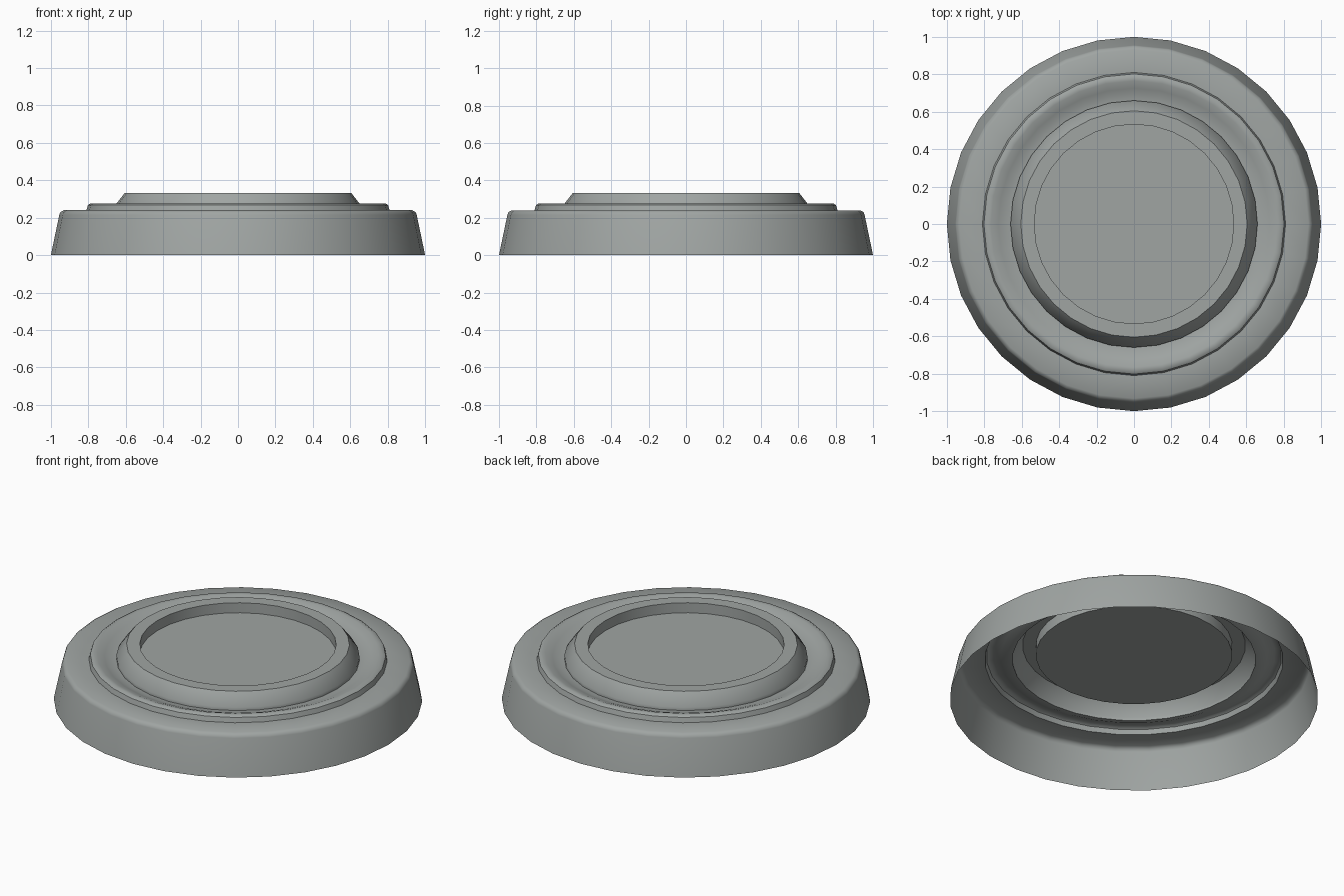
import bpy
import bmesh
import math

SIDES = 32

cube = bpy.data.objects.get("Cube")
if cube:
    bpy.data.objects.remove(cube, do_unlink=True)

# Single grey-green finish
grey = bpy.data.materials.new("warm_grey")
grey.use_nodes = True
colour = (0.35, 0.375, 0.365, 1)
grey.diffuse_color = colour
grey.node_tree.nodes["Principled BSDF"].inputs["Base Color"].default_value = colour


def lathe(name, profile, cap=False):
    """Spin (radius, height) points about z; optionally close the last ring."""
    bm = bmesh.new()
    rings = []
    for r, z in profile:
        angles = [math.tau * i / SIDES for i in range(SIDES)]
        rings.append([bm.verts.new((r * math.cos(a), r * math.sin(a), z)) for a in angles])
    for low, high in zip(rings, rings[1:]):
        for i in range(SIDES):
            j = (i + 1) % SIDES
            bm.faces.new((low[i], low[j], high[j], high[i]))
    if cap:
        bm.faces.new(rings[-1])
    mesh = bpy.data.meshes.new(name)
    bm.to_mesh(mesh)
    bm.free()
    mesh.materials.append(grey)
    obj = bpy.data.objects.new(name, mesh)
    bpy.context.collection.objects.link(obj)
    bpy.ops.object.select_all(action="DESELECT")
    obj.select_set(True)
    bpy.context.view_layer.objects.active = obj
    bpy.ops.object.shade_smooth_by_angle(angle=math.radians(40))
    return obj


# Hollow tapered skirt with a rounded shoulder and flat ledge
lathe("outer_skirt", [(1, 0), (0.955, 0.215), (0.95, 0.229), (0.932, 0.24), (0.81, 0.24)])

# Raised ring that dips into a shallow trough
lathe("trough_ring", [(0.81, 0.24), (0.802, 0.268), (0.787, 0.277), (0.765, 0.275),
                      (0.725, 0.26), (0.695, 0.247), (0.66, 0.243)])

# Bevelled collar with its inner wall and sunken floor
lathe("centre_collar", [(0.66, 0.243), (0.66, 0.262), (0.605, 0.333), (0.533, 0.333),
                        (0.533, 0.273)], cap=True)
